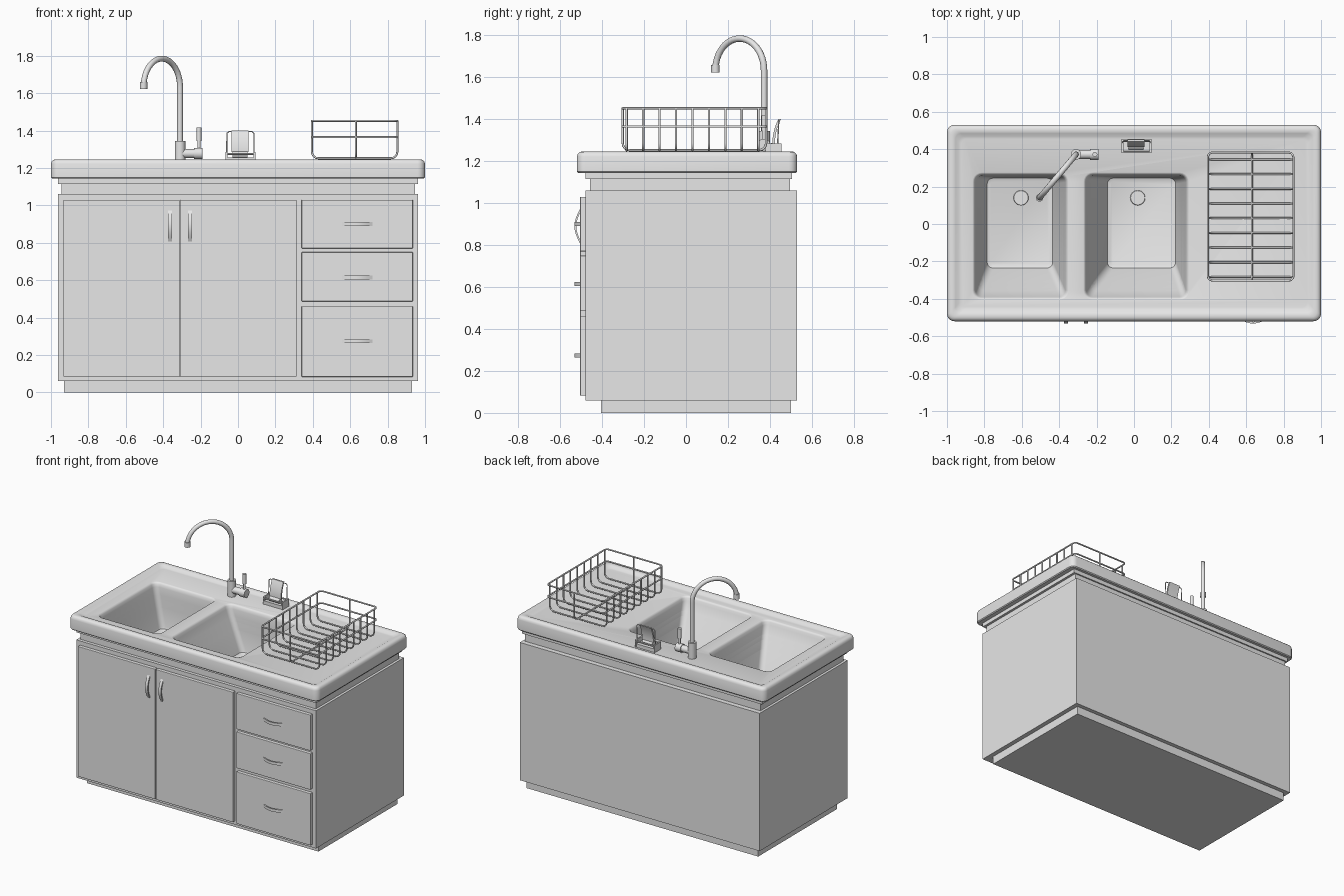
import bpy, bmesh, math
from mathutils import Vector

if "Cube" in bpy.data.objects:
    bpy.data.objects.remove(bpy.data.objects["Cube"])

grey = bpy.data.materials.new("plain_grey")
grey.diffuse_color = (0.8, 0.8, 0.8, 1)
grey.use_nodes = True
grey.node_tree.nodes["Principled BSDF"].inputs["Base Color"].default_value = grey.diffuse_color


def finish(name, bm, smooth=False):
    bmesh.ops.recalc_face_normals(bm, faces=bm.faces)
    me = bpy.data.meshes.new(name)
    bm.to_mesh(me)
    bm.free()
    me.materials.append(grey)
    ob = bpy.data.objects.new(name, me)
    bpy.context.collection.objects.link(ob)
    if smooth:
        smooth_by_angle(ob)
    return ob


def activate(ob):
    bpy.ops.object.select_all(action='DESELECT')
    ob.select_set(True)
    bpy.context.view_layer.objects.active = ob


def smooth_by_angle(ob):
    activate(ob)
    bpy.ops.object.shade_smooth_by_angle(angle=math.radians(35))


def box(name, x0, x1, y0, y1, z0, z1, bevel=0):
    bm = bmesh.new()
    bmesh.ops.create_cube(bm, size=1)
    for v in bm.verts:
        v.co = ((x0 + x1) / 2 + v.co.x * (x1 - x0), (y0 + y1) / 2 + v.co.y * (y1 - y0),
                (z0 + z1) / 2 + v.co.z * (z1 - z0))
    if bevel:
        bmesh.ops.bevel(bm, geom=bm.edges[:], offset=bevel, segments=2, affect='EDGES', profile=0.5)
    return finish(name, bm)


def cylinder(name, a, b, r, r2=None, sides=24):
    a, b = Vector(a), Vector(b)
    bm = bmesh.new()
    bmesh.ops.create_cone(bm, cap_ends=True, segments=sides, radius1=r,
                          radius2=r if r2 is None else r2, depth=(b - a).length)
    rot = (b - a).to_track_quat('Z', 'Y')
    for v in bm.verts:
        v.co = rot @ v.co + (a + b) / 2
    return finish(name, bm, True)


def round_rect(x0, x1, y0, y1, r, n=5):
    pts = []
    for k, (cx, cy) in enumerate(((x1 - r, y1 - r), (x0 + r, y1 - r), (x0 + r, y0 + r), (x1 - r, y0 + r))):
        for i in range(n + 1):
            a = math.pi / 2 * (k + i / n)
            pts.append((cx + r * math.cos(a), cy + r * math.sin(a)))
    return pts


def loft(name, levels):
    """Solid through rounded rectangles (x0, x1, y0, y1, radius, z)."""
    bm = bmesh.new()
    rings = [[bm.verts.new((x, y, lv[5])) for x, y in round_rect(*lv[:5])] for lv in levels]
    for a, b in zip(rings, rings[1:]):
        for i in range(len(a)):
            j = (i + 1) % len(a)
            bm.faces.new((a[i], a[j], b[j], b[i]))
    bm.faces.new(rings[0])
    bm.faces.new(rings[-1])
    return finish(name, bm)


def tube(name, pts, r, closed=False, res=2):
    cu = bpy.data.curves.new(name, 'CURVE')
    cu.dimensions = '3D'
    cu.bevel_depth = r
    cu.bevel_resolution = res
    cu.use_fill_caps = True
    sp = cu.splines.new('POLY')
    sp.points.add(len(pts) - 1)
    for p, co in zip(sp.points, pts):
        p.co = (*co, 1)
    sp.use_cyclic_u = closed
    sp.use_smooth = True
    cu.materials.append(grey)
    ob = bpy.data.objects.new(name, cu)
    bpy.context.collection.objects.link(ob)
    return ob


# Cabinet carcass
box("plinth", -0.93, 0.93, -0.405, 0.50, 0, 0.06)
body = box("cabinet_body", -0.963, 0.963, -0.48, 0.53, 0.06, 1.06)
neck = box("cabinet_neck", -0.945, 0.945, -0.457, 0.495, 1.06, 1.115)
band = box("counter_support", -0.963, 0.963, -0.48, 0.505, 1.115, 1.146)


# Counter with a raised rounded rim
def counter_level(inset, r, z):
    return (-1 + inset, 1 - inset, -0.52 + inset, 0.53 - inset, r, z)


counter = loft("counter", [counter_level(*c) for c in (
    (0.006, 0.034, 1.144), (0, 0.04, 1.150), (0, 0.04, 1.222), (0.004, 0.036, 1.235),
    (0.012, 0.03, 1.243), (0.022, 0.03, 1.246), (0.036, 0.03, 1.246),
    (0.046, 0.03, 1.242), (0.062, 0.03, 1.233), (0.075, 0.03, 1.231))])

# Basins: tapered solids cut out of counter and cabinet
FLOOR = 0.91
cutters = []
for rim, floor in (((-0.858, -0.355), (-0.79, -0.43)), ((-0.265, 0.29), (-0.147, 0.227))):
    (a, b), (c, d) = rim, floor
    e = 0.012
    cutters.append(loft("basin_cutter", [
        (c + 0.02, d - 0.02, -0.22, 0.23, 0.02, FLOOR),
        (c + 0.005, d - 0.005, -0.235, 0.245, 0.03, FLOOR + 0.006),
        (c, d, -0.243, 0.25, 0.035, FLOOR + 0.022),
        (a + e, b - e, -0.40 + e, 0.27 - e, 0.035, 1.20),
        (a + 0.007, b - 0.007, -0.393, 0.263, 0.04, 1.22),
        (a, b, -0.40, 0.27, 0.045, 1.229),
        (a - 0.008, b + 0.008, -0.408, 0.278, 0.05, 1.232),
        (a - 0.008, b + 0.008, -0.408, 0.278, 0.05, 1.30)]))
for ob in (counter, band, neck, body):
    activate(ob)
    for c in cutters:
        m = ob.modifiers.new("basin", 'BOOLEAN')
        m.operation = 'DIFFERENCE'
        m.solver = 'EXACT'
        m.object = c
        bpy.ops.object.modifier_apply(modifier=m.name)
    smooth_by_angle(ob)
for c in cutters:
    bpy.data.objects.remove(c)
for x in (-0.604, 0.02):
    cylinder("drain", (x, 0.14, FLOOR - 0.005), (x, 0.14, FLOOR + 0.006), 0.042, 0.038)

# Doors and drawer fronts
for x0, x1 in ((-0.933, -0.313), (-0.307, 0.313)):
    box("door", x0, x1, -0.505, -0.478, 0.085, 1.03, 0.003)
for z0, z1 in ((0.77, 1.03), (0.487, 0.75), (0.083, 0.46)):
    box("drawer_front", 0.34, 0.935, -0.505, -0.478, z0, z1, 0.003)


# Bowed handles
def handle(name, cx, cz, length, vertical):
    bm = bmesh.new()
    rings = []
    n = 10
    for i in range(n + 1):
        t = 2 * i / n - 1
        y = -0.502 - 0.03 * math.cos(t * math.pi / 2)
        ring = []
        for w, d in ((-0.01, 0), (0.01, 0), (0.01, 0.009), (-0.01, 0.009)):
            s = t * length / 2
            ring.append(bm.verts.new((cx + w, y + d, cz + s) if vertical else (cx + s, y + d, cz + w)))
        rings.append(ring)
    for a, b in zip(rings, rings[1:]):
        for i in range(4):
            bm.faces.new((a[i], a[i - 1], b[i - 1], b[i]))
    bm.faces.new(rings[0])
    bm.faces.new(rings[-1])
    finish(name, bm, True)


for x in (-0.364, -0.257):
    handle("door_handle", x, 0.89, 0.175, True)
for z in (0.90, 0.615, 0.273):
    handle("drawer_handle", 0.637, z, 0.175, False)

# Tap: base, gooseneck spout, nozzle, side valve and lever
FX, FY = -0.31, 0.372
cylinder("tap_base", (FX, FY, 1.225), (FX, FY, 1.345), 0.028)
away = Vector((-0.195, -0.232, 0))
R = away.length / 2
away.normalize()
foot = Vector((FX, FY, 0))
path = [foot + Vector((0, 0, 1.33))]
for i in range(25):
    a = math.pi * i / 24
    path.append(foot + away * R * (1 - math.cos(a)) + Vector((0, 0, 1.633 + R * math.sin(a))))
tube("tap_spout", path, 0.0155, res=4)
tip = path[-1]
cylinder("tap_nozzle", tip + Vector((0, 0, -0.01)), tip + Vector((0, 0, 0.026)), 0.02)
cylinder("tap_valve", (FX, FY, 1.277), (-0.235, FY, 1.277), 0.024)
cylinder("tap_knob", (-0.235, FY, 1.277), (-0.19, FY, 1.277), 0.03)
cylinder("lever_stem", (-0.209, FY, 1.29), (-0.209, FY, 1.35), 0.008, sides=12)
cylinder("lever_grip", (-0.209, FY, 1.345), (-0.209, FY, 1.417), 0.013, sides=16)

# Sponge holder: tray, end plates, rails, wire frame and curved pad
box("holder_tray", -0.062, 0.088, 0.382, 0.452, 1.228, 1.256)
for x in (-0.062, 0.088):
    box("holder_end", x - 0.005, x + 0.005, 0.38, 0.455, 1.23, 1.285)
for y in (0.384, 0.45):
    tube("holder_rail", [(-0.062, y, 1.275), (0.088, y, 1.275)], 0.005)
tube("holder_frame", [(-0.06, 0.435, 1.25), (-0.06, 0.442, 1.385), (-0.05, 0.442, 1.394),
                      (0.076, 0.442, 1.394), (0.086, 0.442, 1.385), (0.086, 0.435, 1.25)], 0.003)
bm = bmesh.new()
rows = []
for i in range(9):
    t = i / 8
    y, z = 0.412 + 0.028 * t ** 2, 1.285 + 0.115 * t
    rows.append([bm.verts.new(c) for c in ((-0.035, y, z), (0.056, y, z),
                                           (0.056, y + 0.012, z), (-0.035, y + 0.012, z))])
for a, b in zip(rows, rows[1:]):
    for i in range(4):
        bm.faces.new((a[i], a[i - 1], b[i - 1], b[i]))
bm.faces.new(rows[0])
bm.faces.new(rows[-1])
finish("holder_pad", bm, True)
cylinder("holder_roll", (-0.03, 0.415, 1.27), (0.05, 0.415, 1.27), 0.018)

# Wire drying rack
X0, X1, Y0, Y1, ZB, ZT, W = 0.395, 0.852, -0.302, 0.382, 1.252, 1.452, 0.0055
for z in (ZT, 1.365):
    tube("rack_ring", [(x, y, z) for x, y in round_rect(X0, X1, Y0, Y1, 0.025)], W, True)


def u_path(lo, hi, r=0.035):
    pts = [(lo, ZT)]
    pts += [(lo + r - r * math.cos(a), ZB + r - r * math.sin(a)) for a in (i * math.pi / 8 for i in range(5))]
    return pts + [(lo + hi - u, z) for u, z in reversed(pts)]


for i in range(9):
    y = -0.283 + 0.0785 * i
    tube("rack_cross_wire", [(u, y, z) for u, z in u_path(X0, X1)], W)
tube("rack_long_wire", [(0.63, u, z) for u, z in u_path(Y0, Y1)], W)
